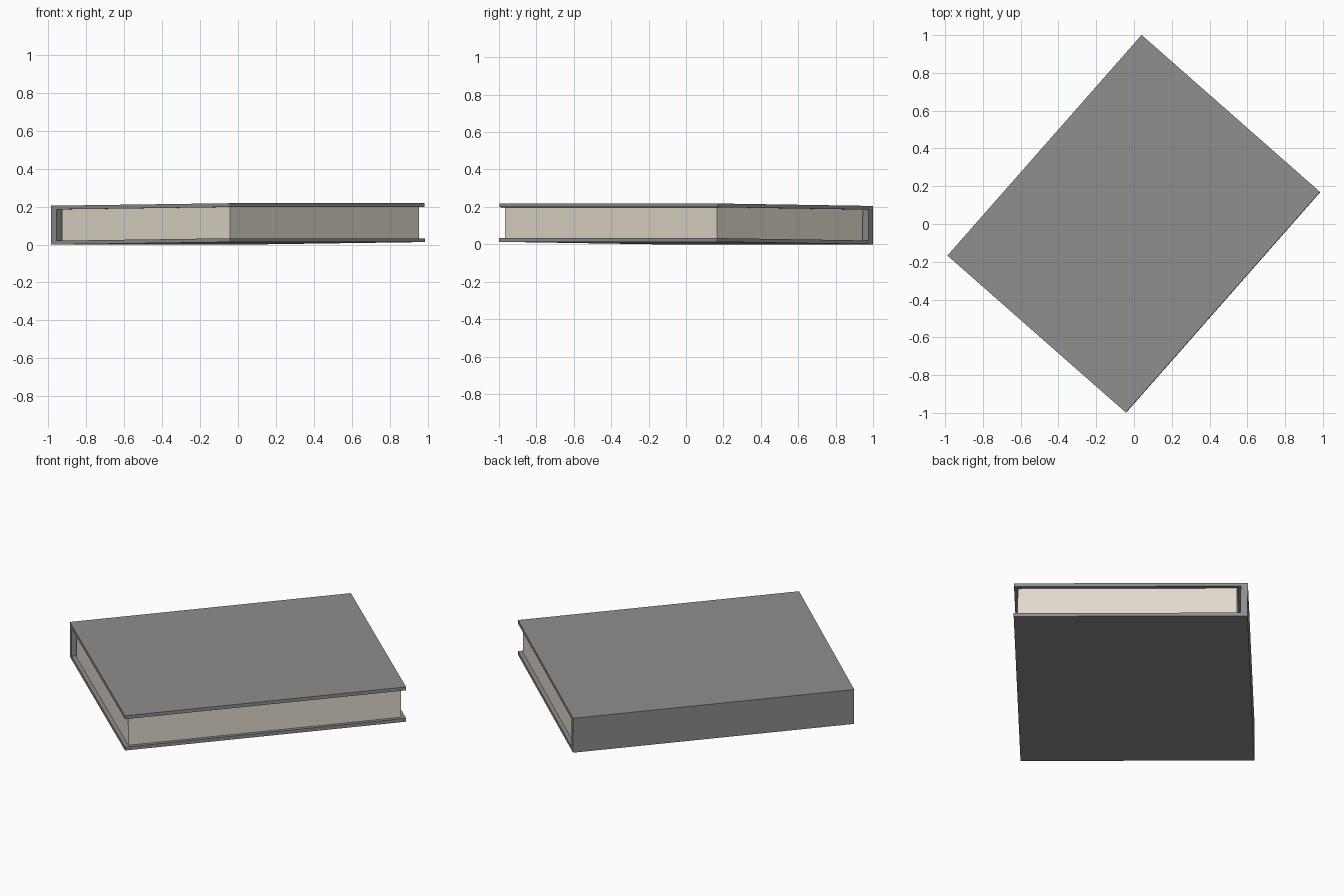
import bpy, bmesh, math
from mathutils import Matrix

if "Cube" in bpy.data.objects:
    bpy.data.objects.remove(bpy.data.objects["Cube"])

# Main sizes: half depth (spine to fore edge), half length along spine, thickness
U, V, H = 0.629, 0.778, 0.205
BOARD, SPINE = 0.02, 0.038
TILT = math.radians(0.6)

# Whole book is turned on the table and its fore edge is lifted slightly
PLACE = (Matrix.Translation((0, 0, U * math.sin(TILT)))
         @ Matrix.Rotation(math.radians(-41.35), 4, 'Z')
         @ Matrix.Rotation(-TILT, 4, 'Y'))


def material(name, rgb):
    m = bpy.data.materials.new(name)
    m.diffuse_color = (*rgb, 1)
    m.use_nodes = True
    m.node_tree.nodes["Principled BSDF"].inputs["Base Color"].default_value = m.diffuse_color
    return m


def extruded(name, profile, v0, v1, mat):
    """Extrude a closed (depth, height) profile along the spine direction."""
    bm = bmesh.new()
    face = bm.faces.new([bm.verts.new((u, v0, z)) for u, z in profile])
    res = bmesh.ops.extrude_face_region(bm, geom=[face])
    verts = [g for g in res['geom'] if isinstance(g, bmesh.types.BMVert)]
    bmesh.ops.translate(bm, verts=verts, vec=(0, v1 - v0, 0))
    bmesh.ops.recalc_face_normals(bm, faces=bm.faces)
    bm.transform(PLACE)
    mesh = bpy.data.meshes.new(name)
    bm.to_mesh(mesh)
    bm.free()
    mesh.materials.append(mat)
    obj = bpy.data.objects.new(name, mesh)
    bpy.context.collection.objects.link(obj)
    return obj


grey = material("cover grey", (0.27, 0.27, 0.265))
cream = material("paper cream", (0.76, 0.70, 0.60))

# Hard cover: C-shaped section with two boards and a spine
extruded("book_cover", [
    (-U, 0), (U, 0), (U, BOARD), (-U + SPINE, BOARD),
    (-U + SPINE, H - BOARD), (U, H - BOARD), (U, H), (-U, H)], -V, V, grey)

# Page block: recessed on all four sides, held between the boards
u0, u1 = -U + SPINE + 0.02, U - 0.02
extruded("page_block", [
    (u0, BOARD), (u1, BOARD), (u1, H - BOARD), (u0, H - BOARD)],
    -V + 0.023, V - 0.023, cream)
